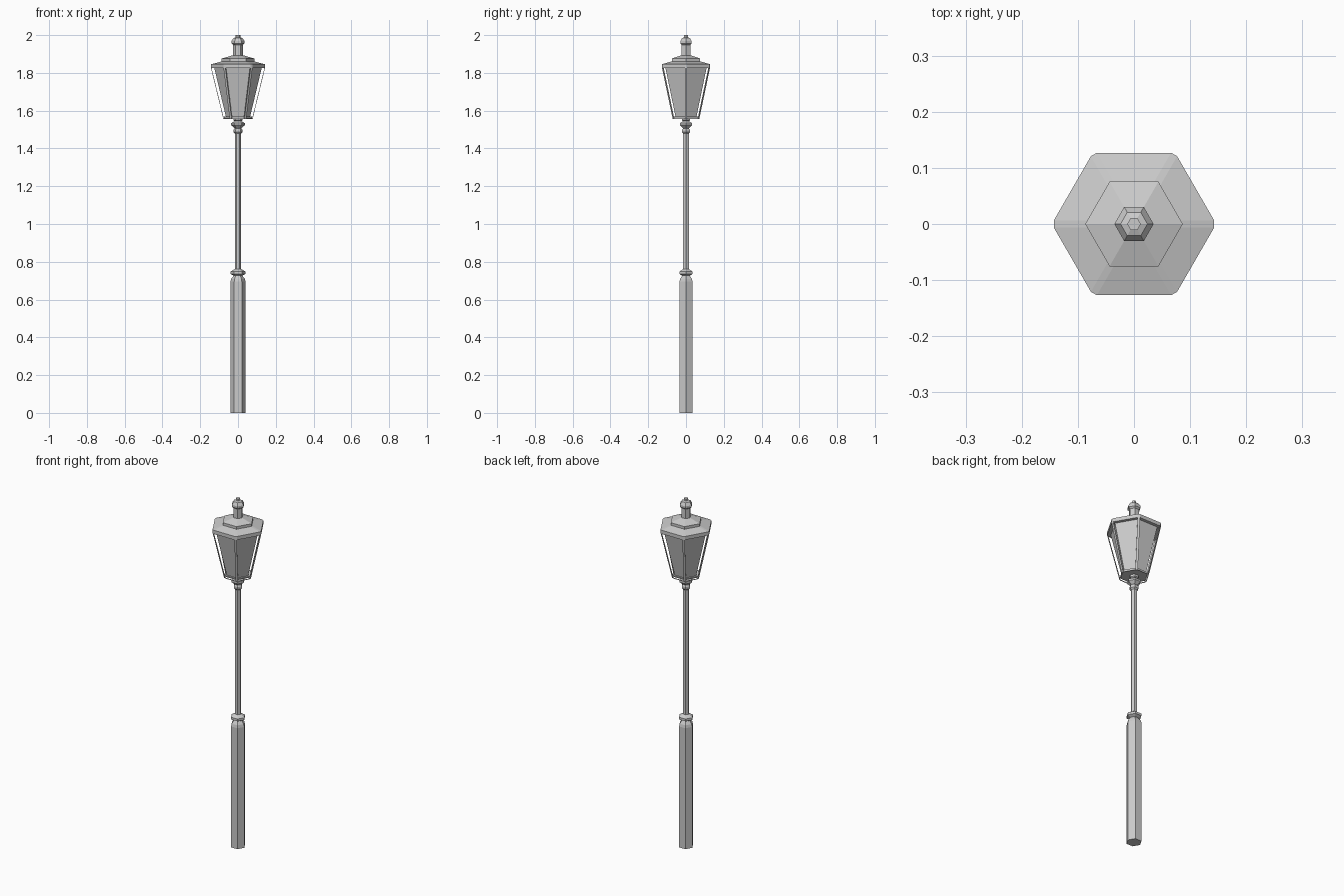
import bpy, bmesh, math

if "Cube" in bpy.data.objects:
    bpy.data.objects.remove(bpy.data.objects["Cube"])

# Regular six-sided rings (corners on +-x); cut > 0 truncates the corners
def ring(bm, r, z, cut=0.0):
    pts = []
    for i in range(6):
        a = math.radians(60 * i)
        if cut:
            for s in (-1, 1):
                d = r - cut
                t = s * cut * math.tan(math.radians(60))
                pts.append((d * math.cos(a) - t * math.sin(a),
                            d * math.sin(a) + t * math.cos(a), z))
        else:
            pts.append((r * math.cos(a), r * math.sin(a), z))
    return [bm.verts.new(p) for p in pts]

def finish(bm, name):
    bmesh.ops.recalc_face_normals(bm, faces=bm.faces[:])
    me = bpy.data.meshes.new(name)
    bm.to_mesh(me)
    bm.free()
    ob = bpy.data.objects.new(name, me)
    bpy.context.collection.objects.link(ob)
    return ob

# Stack of hexagon rings from a (radius, height) profile
def stack(bm, profile, cut=0.0, caps=True):
    rings = [ring(bm, r, z, cut) for r, z in profile]
    sides = []
    for lo, hi in zip(rings, rings[1:]):
        n = len(lo)
        sides += [bm.faces.new((lo[i], lo[(i + 1) % n], hi[(i + 1) % n], hi[i]))
                  for i in range(n)]
    if caps:
        bm.faces.new(rings[0][::-1])
        bm.faces.new(rings[-1])
    return sides

def hexpart(name, profile, cut=0.0):
    bm = bmesh.new()
    stack(bm, profile, cut)
    return finish(bm, name)

# Post
hexpart("lower_post", [(0.04, 0), (0.04, 0.695), (0.036, 0.71), (0.022, 0.728)])
hexpart("post_collar", [(0.022, 0.726), (0.04, 0.735), (0.04, 0.748), (0.017, 0.762)])
hexpart("upper_pole", [(0.017, 0.755), (0.017, 1.48)])
hexpart("pole_bead", [(0.017, 1.478), (0.024, 1.486), (0.024, 1.499), (0.016, 1.509)])
hexpart("lantern_collar", [(0.016, 1.505), (0.036, 1.523), (0.036, 1.534),
                           (0.018, 1.545), (0.024, 1.55), (0.024, 1.57)])

# Lantern frame: truncated hexagon with an open window in every side
bm = bmesh.new()
sides = stack(bm, [(0.079, 1.56), (0.1445, 1.83)], cut=0.0036, caps=False)
big = sorted(sides, key=lambda f: -f.calc_area())[:6]
bmesh.ops.inset_individual(bm, faces=big, thickness=0.009, depth=0)
bmesh.ops.delete(bm, geom=big, context='FACES')
frame = finish(bm, "lantern_frame")
mod = frame.modifiers.new("thickness", 'SOLIDIFY')
mod.thickness = 0.005
mod.offset = -1

# Glass set back inside the frame, and floor plate
hexpart("lantern_glass", [(0.064, 1.568), (0.126, 1.828)])
hexpart("lantern_floor", [(0.073, 1.562), (0.075, 1.57)])

# Roof
hexpart("roof_rim", [(0.1466, 1.826), (0.1466, 1.846), (0.087, 1.861)], cut=0.0036)
hexpart("roof_tier", [(0.087, 1.858), (0.087, 1.876), (0.028, 1.893)])

# Chimney and finial
hexpart("chimney", [(0.026, 1.888), (0.026, 1.95)])
hexpart("chimney_cap", [(0.026, 1.948), (0.035, 1.956), (0.035, 1.968),
                        (0.024, 1.984), (0.012, 1.988), (0.012, 2.0)])
